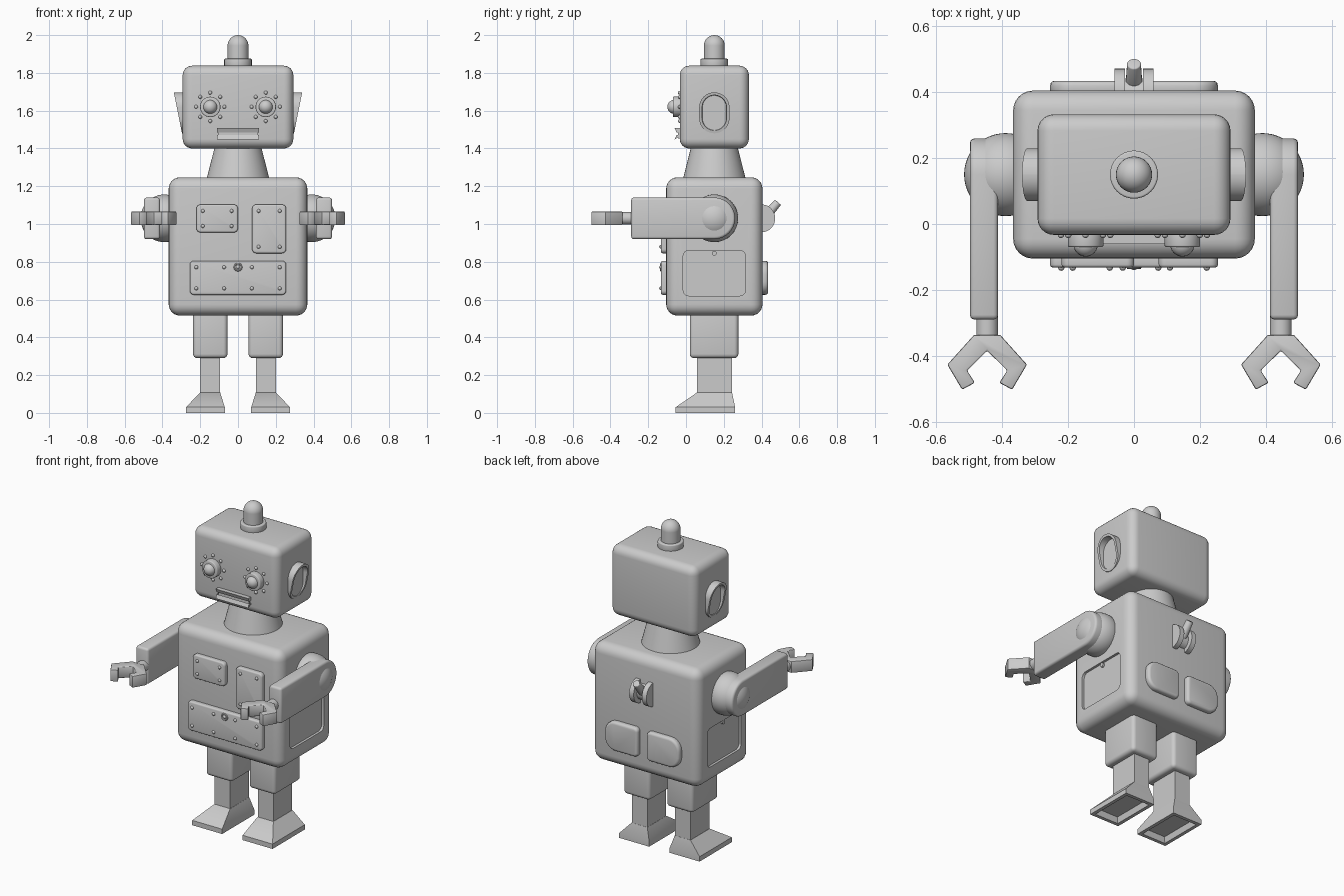
import bpy, bmesh, math
from mathutils import Vector, Matrix

if "Cube" in bpy.data.objects:
    bpy.data.objects.remove(bpy.data.objects["Cube"])


def finish(name, bm, bevel=0.0, seg=3):
    bmesh.ops.recalc_face_normals(bm, faces=bm.faces)
    if bevel:
        edges = [e for e in bm.edges if e.calc_face_angle(0) > math.radians(50)]
        bmesh.ops.bevel(bm, geom=edges, offset=bevel, segments=seg, profile=0.5,
                        affect='EDGES', clamp_overlap=True)
    me = bpy.data.meshes.new(name)
    bm.to_mesh(me)
    bm.free()
    ob = bpy.data.objects.new(name, me)
    bpy.context.collection.objects.link(ob)
    smooth(ob)
    return ob


def smooth(ob, angle=35):
    for p in ob.data.polygons:
        p.use_smooth = True
    ob.data.set_sharp_from_angle(angle=math.radians(angle))


def loft(rings):
    """Closed solid through rings of equal point count; returns bmesh and end faces."""
    bm = bmesh.new()
    loops = [[bm.verts.new(p) for p in r] for r in rings]
    for a, b in zip(loops, loops[1:]):
        for i in range(len(a)):
            j = (i + 1) % len(a)
            bm.faces.new((a[i], a[j], b[j], b[i]))
    first, last = bm.faces.new(loops[0]), bm.faces.new(loops[-1])
    bmesh.ops.recalc_face_normals(bm, faces=bm.faces)
    return bm, first, last


def prism(name, pts, axis, lo, hi, bevel=0.0, seg=3):
    put = {'x': lambda u, v, w: (w, u, v), 'y': lambda u, v, w: (u, w, v),
           'z': lambda u, v, w: (u, v, w)}[axis]
    bm, _, _ = loft([[put(u, v, w) for u, v in pts] for w in (lo, hi)])
    return finish(name, bm, bevel, seg)


def rect(u0, u1, v0, v1, r_left=0.0, r_right=None, n=6):
    """Rectangle outline with separate corner radii on the left and right."""
    rr = r_left if r_right is None else r_right
    out = []
    for u, v, r, su, sv, a0 in ((u1, v1, rr, -1, -1, 0), (u0, v1, r_left, 1, -1, 90),
                                (u0, v0, r_left, 1, 1, 180), (u1, v0, rr, -1, 1, 270)):
        if r == 0:
            out.append((u, v))
            continue
        for k in range(n + 1):
            a = math.radians(a0 + 90 * k / n)
            out.append((u + su * r + r * math.cos(a), v + sv * r + r * math.sin(a)))
    return out


def box(name, x0, x1, y0, y1, z0, z1, bevel=0.0, seg=4):
    return prism(name, rect(x0, x1, y0, y1), 'z', z0, z1, bevel, seg)


def cone(name, a, b, r1, r2, bevel=0.0, n=32):
    a, b = Vector(a), Vector(b)
    d = b - a
    bm = bmesh.new()
    m = Matrix.Translation((a + b) / 2) @ d.to_track_quat('Z', 'Y').to_matrix().to_4x4()
    bmesh.ops.create_cone(bm, cap_ends=True, segments=n, radius1=r1, radius2=r2,
                          depth=d.length, matrix=m)
    return finish(name, bm, bevel)


def ball(name, c, r, u=32, v=16):
    bm = bmesh.new()
    bmesh.ops.create_uvsphere(bm, u_segments=u, v_segments=v, radius=r,
                              matrix=Matrix.Translation(c))
    return finish(name, bm)


def rivet(x, y, z):
    ball("rivet", (x, y, z), 0.010, 10, 6)


CY = 0.15  # depth of the robot's centre line

# Body with a shallow hatch recess in each side
body = box("body", -0.367, 0.367, -0.105, 0.405, 0.515, 1.247, 0.06, 6)
for s in (-1, 1):
    cutter = prism("hatch_cutter", rect(-0.015, 0.315, 0.62, 0.86, 0.03), 'x',
                   s * 0.352, s * 0.45)
    cutter.hide_render = True
    mod = body.modifiers.new("hatch", 'BOOLEAN')
    mod.operation, mod.object, mod.solver = 'DIFFERENCE', cutter, 'EXACT'
    bpy.context.view_layer.objects.active = body
    bpy.ops.object.modifier_apply(modifier=mod.name)
    bpy.data.objects.remove(cutter)
    cone("hatch_latch", (s * 0.345, CY, 0.845), (s * 0.364, CY, 0.845), 0.013, 0.013, n=16)
smooth(body)

# Neck, head and lamp
cone("neck", (0, CY, 1.235), (0, CY, 1.42), 0.167, 0.12, n=48)
box("head", -0.293, 0.293, -0.033, 0.333, 1.40, 1.838, 0.05, 6)
cone("lamp_base", (0, CY, 1.83), (0, CY, 1.875), 0.073, 0.073, 0.006)
cone("lamp", (0, CY, 1.86), (0, CY, 1.945), 0.055, 0.055)
ball("lamp_dome", (0, CY, 1.945), 0.055)

# Mouth: two lips on a thin backing
box("mouth_back", -0.105, 0.105, -0.042, -0.02, 1.452, 1.503)
for z0, z1, lip in ((1.484, 1.507, 1.507), (1.448, 1.471, 1.448)):
    other = z0 if lip == z1 else z1
    prism("lip", [(-0.02, z0), (-0.02, z1), (-0.060, lip), (-0.050, other)],
          'x', -0.111, 0.111)

# Front panels with rivets
for x0, x1, z0, z1, cols in ((-0.22, 0.0, 0.955, 1.103, 2), (0.075, 0.255, 0.845, 1.103, 2),
                             (-0.255, 0.255, 0.625, 0.805, 4)):
    prism("front_panel", rect(x0, x1, z0, z1, 0.022), 'y', -0.132, -0.09, 0.009)
    for k in range(cols):
        x = x0 + 0.034 + (x1 - x0 - 0.068) * k / (cols - 1)
        for z in (z0 + 0.034, z1 - 0.034):
            rivet(x, -0.132, z)
bpy.ops.mesh.primitive_torus_add(location=(0, -0.132, 0.772), rotation=(math.pi / 2, 0, 0),
                                 major_radius=0.018, minor_radius=0.005,
                                 major_segments=24, minor_segments=8)
bpy.context.object.name = "button_ring"
smooth(bpy.context.object)
ball("button", (0, -0.128, 0.772), 0.012, 16, 8)

# Power switch: two cheeks with a lever between
half_disc = [(0.385, 0.957)] + [
    (0.402 + 0.07 * math.cos(a), 1.03 + 0.073 * math.sin(a))
    for a in (math.pi * (k / 16 - 0.5) for k in range(17))] + [(0.385, 1.103)]
for s in (-1, 1):
    prism("switch_cheek", half_disc, 'x', s * 0.028, s * 0.059)
prism("switch_hub", [(0.385 + (y - 0.385) * 0.65, 1.03 + (z - 1.03) * 0.7)
                     for y, z in half_disc], 'x', -0.03, 0.03)
cone("switch_lever", (0, 0.405, 1.02), (0, 0.487, 1.115), 0.027, 0.021, 0.004, 20)

for s in (-1, 1):
    # Back panels, rounder on the outside
    prism("back_panel", [(s * u, v) for u, v in rect(0.03, 0.255, 0.625, 0.805, 0.025, 0.07)],
          'y', 0.39, 0.435, 0.015)

    # Eyes ringed with rivets
    ex, ez = s * 0.147, 1.62
    cone("eye_socket", (ex, -0.02, ez), (ex, -0.07, ez), 0.054, 0.054, 0.005)
    ball("eye", (ex, -0.062, ez), 0.037, 24, 12)
    for k in range(8):
        a = math.pi * k / 4
        rivet(ex + 0.075 * math.cos(a), -0.033, ez + 0.075 * math.sin(a))

    # Scoop ears, slanted and hollow
    oval = rect(0.07, 0.23, 1.48, 1.697, 0.0799, n=10)
    slant = lambda z: 0.34 - 0.2 * (1.697 - z)
    bm, inner, outer = loft([[(s * 0.27, y, z) for y, z in oval],
                             [(s * slant(z), y, z) for y, z in oval]])
    bmesh.ops.inset_individual(bm, faces=[outer], thickness=0.015)
    floor = bmesh.ops.inset_individual(bm, faces=[outer], thickness=0.002)
    for v in outer.verts:
        v.co.x = s * 0.297
    finish("ear", bm)

    # Shoulder, arm, wrist
    ball("shoulder", (s * 0.39, CY, 1.03), 0.126, 48, 24)
    arm = [(-0.29, 0.92)] + [
        (CY + 0.11 * math.cos(a), 1.03 + 0.11 * math.sin(a))
        for a in (math.pi * (k / 20 - 0.5) for k in range(21))] + [(-0.29, 1.14)]
    prism("arm", arm, 'x', s * 0.413, s * 0.498, 0.014)
    hx = s * 0.446
    cone("wrist", (hx, -0.27, 1.03), (hx, -0.345, 1.03), 0.033, 0.033)

    # Claw hand
    claw = [(0.04, -0.337), (0.121, -0.427), (0.076, -0.503), (0.037, -0.482),
            (0.061, -0.445), (0, -0.385)]
    claw += [(-x, y) for x, y in reversed(claw[:-1])]
    prism("hand", [(hx + x, y) for x, y in claw], 'z', 0.994, 1.066, 0.005, 2)

    # Legs
    box("upper_leg", *sorted((s * 0.056, s * 0.238)), 0.02, 0.277, 0.29, 0.56, 0.022, 4)
    box("lower_leg", *sorted((s * 0.095, s * 0.201)), 0.058, 0.243, 0.09, 0.33)

    # Feet, hollow underneath
    sole = rect(s * 0.07, s * 0.275, -0.055, 0.26)
    top = rect(s * 0.094, s * 0.202, 0.057, 0.244)
    bm, bottom, _ = loft([[(x, y, 0) for x, y in sole], [(x, y, 0.03) for x, y in sole],
                          [(x, y, 0.107) for x, y in top]])
    bmesh.ops.inset_individual(bm, faces=[bottom], thickness=0.03)
    bmesh.ops.inset_individual(bm, faces=[bottom], thickness=0.012)
    for v in bottom.verts:
        v.co.z = 0.035
    finish("foot", bm)
